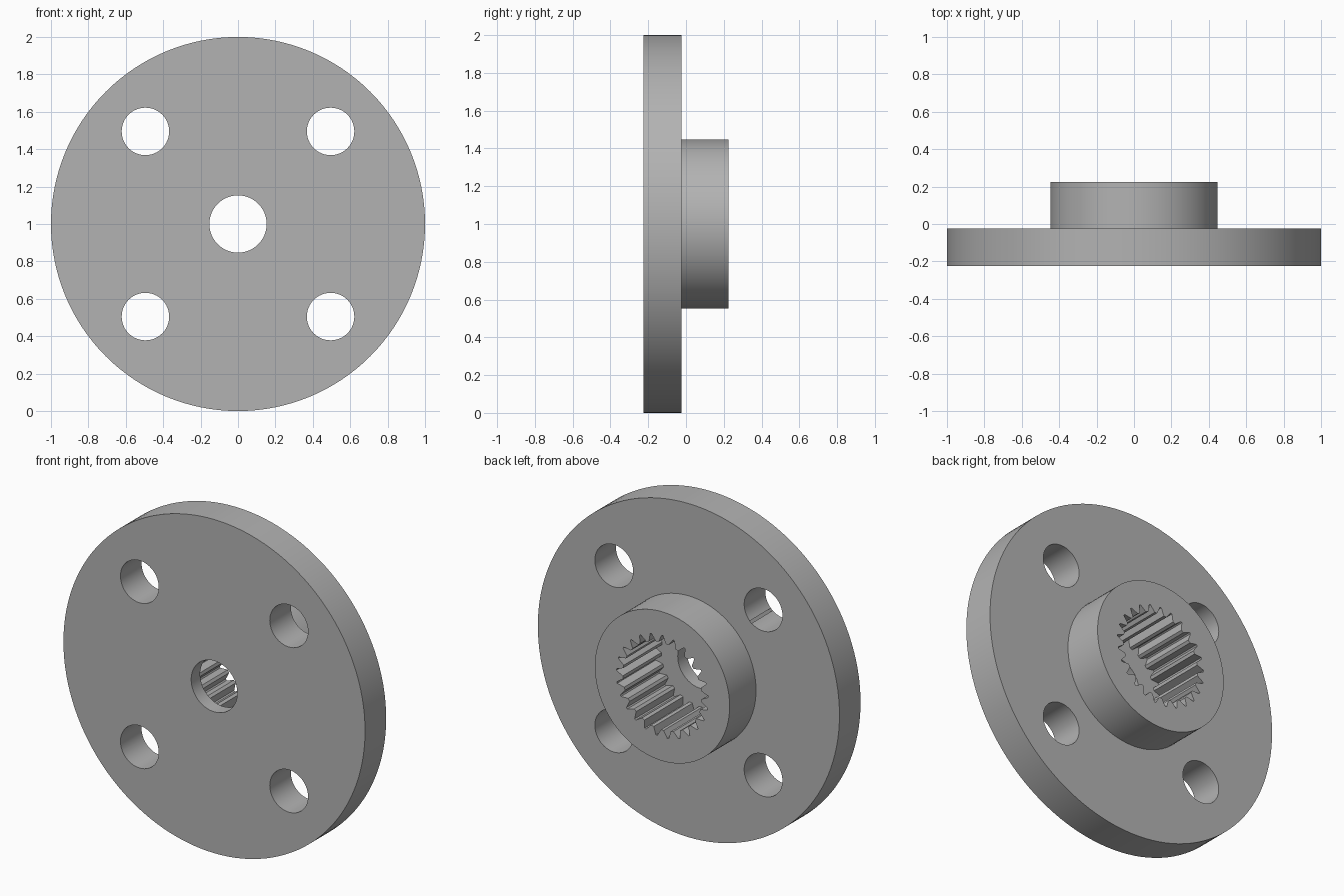
import bpy, bmesh, math
from mathutils import Vector

if "Cube" in bpy.data.objects:
    bpy.data.objects.remove(bpy.data.objects["Cube"])

grey = bpy.data.materials.new("metal_grey")
grey.use_nodes = True
grey.diffuse_color = (0.45, 0.45, 0.45, 1)
grey.node_tree.nodes["Principled BSDF"].inputs["Base Color"].default_value = grey.diffuse_color

FRONT, STEP, FLOOR, BACK = -0.225, -0.025, -0.14, 0.225


def ring(radius, count):
    return [(radius, math.tau * i / count) for i in range(count)]


def prism(name, polar, y0, y1, x=0, z=1):
    """Extrude a polar outline along y."""
    bm = bmesh.new()
    verts = [bm.verts.new((x + r * math.cos(a), y0, z + r * math.sin(a))) for r, a in polar]
    base = bm.faces.new(verts)
    top = bmesh.ops.extrude_face_region(bm, geom=[base])["geom"]
    moved = [v for v in top if isinstance(v, bmesh.types.BMVert)]
    bmesh.ops.translate(bm, verts=moved, vec=Vector((0, y1 - y0, 0)))
    bmesh.ops.recalc_face_normals(bm, faces=bm.faces)
    mesh = bpy.data.meshes.new(name)
    bm.to_mesh(mesh)
    bm.free()
    mesh.materials.append(grey)
    obj = bpy.data.objects.new(name, mesh)
    bpy.context.collection.objects.link(obj)
    return obj


def boolean(target, tool, operation):
    mod = target.modifiers.new(operation.lower(), "BOOLEAN")
    mod.operation, mod.solver, mod.object = operation, "EXACT", tool
    bpy.context.view_layer.objects.active = target
    bpy.ops.object.modifier_apply(modifier=mod.name)
    bpy.data.objects.remove(tool)


# Round plate with a raised hub on its back
flange = prism("hub_flange", ring(1, 128), FRONT, STEP)
boolean(flange, prism("hub", ring(0.447, 96), STEP - 0.05, BACK), "UNION")

# Four bolt holes
for sx in (-1, 1):
    for sz in (-1, 1):
        hole = prism("bolt_hole", ring(0.127, 48), FRONT - 0.1, STEP + 0.1, sx * 0.495, 1 + sz * 0.495)
        boolean(flange, hole, "DIFFERENCE")

# Toothed socket: narrow grooves between blunt teeth
TEETH = 25
outline = []
for i in range(TEETH):
    for offset, radius in ((-0.36, 0.262), (-0.06, 0.305), (0.06, 0.305), (0.36, 0.262)):
        outline.append((radius, math.pi / 2 + math.tau * (i + offset) / TEETH))
boolean(flange, prism("socket", outline, FLOOR, BACK + 0.1), "DIFFERENCE")

# Screw hole through the front
boolean(flange, prism("screw_hole", ring(0.153, 64), FRONT - 0.1, FLOOR + 0.1), "DIFFERENCE")

bpy.ops.object.select_all(action="DESELECT")
flange.select_set(True)
bpy.context.view_layer.objects.active = flange
bpy.ops.object.shade_smooth_by_angle(angle=math.radians(25))
